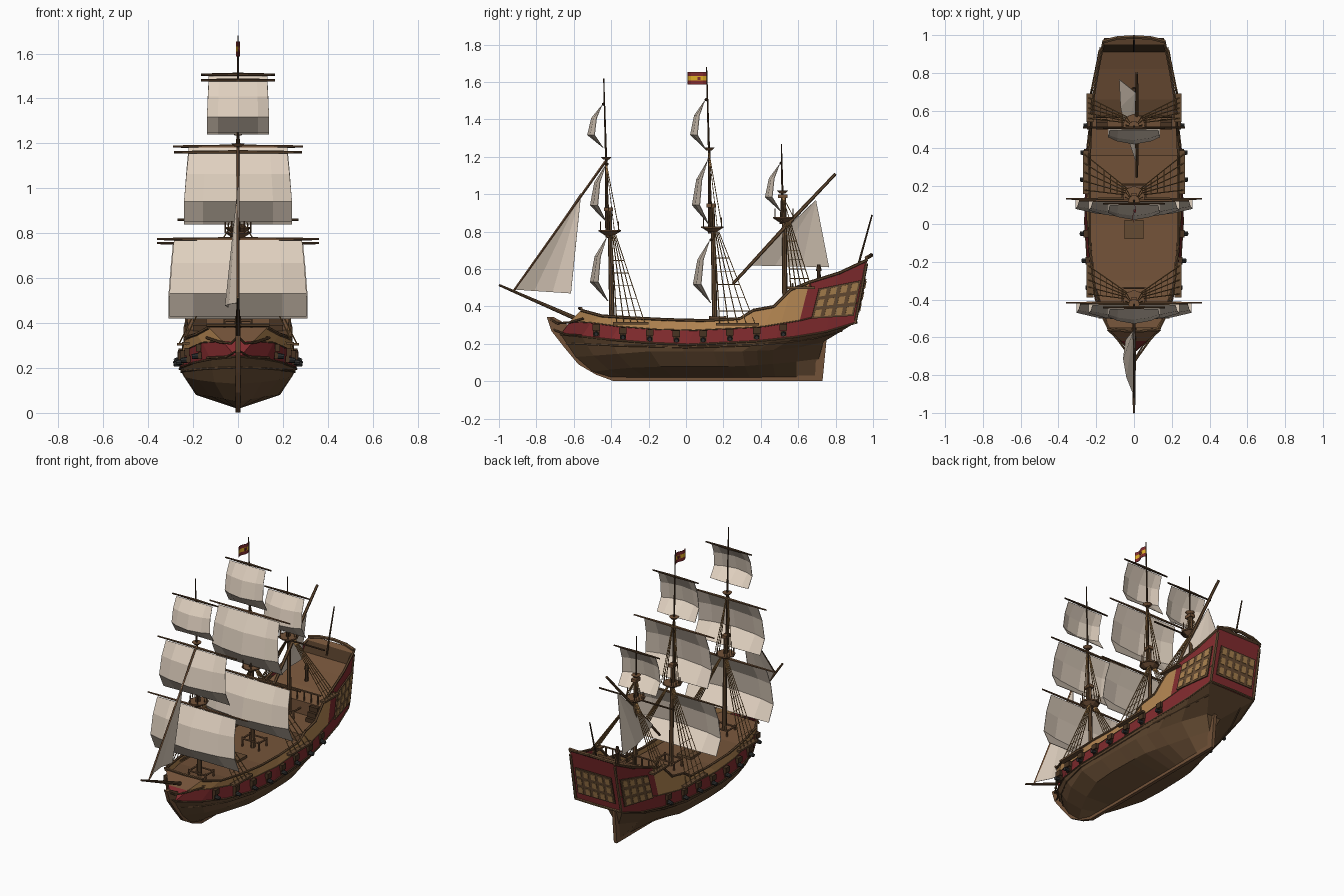
import bpy, bmesh, math
from mathutils import Vector as V, Matrix

if "Cube" in bpy.data.objects:
    bpy.data.objects.remove(bpy.data.objects["Cube"])


def material(name, *rgb):
    m = bpy.data.materials.new(name)
    m.use_nodes = True
    m.diffuse_color = (*rgb, 1)
    m.node_tree.nodes["Principled BSDF"].inputs["Base Color"].default_value = (*rgb, 1)
    return m


HULL = material("hull brown", .13, .07, .032)
DECK = material("deck brown", .17, .085, .04)
DARK = material("dark spar wood", .065, .034, .016)
RED = material("deep red", .22, .024, .027)
TAN = material("tan planking", .46, .24, .085)
PANE = material("window amber", .38, .21, .075)
SAIL = material("sail canvas", .74, .63, .52)
IRON = material("dark iron", .028, .03, .03)
YELLOW = material("flag yellow", .75, .42, .02)
ROPE = material("golden rope", .33, .175, .06)


def finish(name, bm, mats, thick=0):
    bmesh.ops.recalc_face_normals(bm, faces=bm.faces[:])
    me = bpy.data.meshes.new(name)
    bm.to_mesh(me)
    bm.free()
    ob = bpy.data.objects.new(name, me)
    bpy.context.collection.objects.link(ob)
    for m in mats:
        me.materials.append(m)
    if thick:
        mod = ob.modifiers.new("thickness", "SOLIDIFY")
        mod.thickness, mod.offset = thick, 0
    return ob


def mesh(name, verts, faces, mats, thick=0, index=None):
    bm = bmesh.new()
    vs = [bm.verts.new(v) for v in verts]
    for i, f in enumerate(faces):
        face = bm.faces.new([vs[k] for k in f])
        face.material_index = index(i) if index else 0
    return finish(name, bm, mats, thick)


def sheet(name, rows, mats, thick=0, index=None):
    n = len(rows[0])
    faces = [(r * n + c, r * n + c + 1, r * n + n + c + 1, r * n + n + c)
             for r in range(len(rows) - 1) for c in range(n - 1)]
    return mesh(name, [p for r in rows for p in r], faces, mats, thick, index)


def rods(name, parts, mat, seg=6):
    bm = bmesh.new()
    for a, b, r1, r2 in parts:
        a, b = V(a), V(b)
        d = b - a
        mtx = Matrix.Translation((a + b) / 2) @ d.to_track_quat("Z", "Y").to_matrix().to_4x4()
        bmesh.ops.create_cone(bm, cap_ends=True, segments=seg, radius1=r1, radius2=r2, depth=d.length, matrix=mtx)
    return finish(name, bm, [mat])


def path(pts, r):
    return [(a, b, r, r) for a, b in zip(pts, pts[1:])]


def boxes(name, parts, mat):
    bm = bmesh.new()
    for c, s in parts:
        bmesh.ops.create_cube(bm, size=1, matrix=Matrix.Translation(c) @ Matrix.Diagonal((*s, 1)))
    return finish(name, bm, [mat])


def flip(p, s):
    return (p[0] * s, p[1], p[2])


# Hull lines as (y, half width, z), bow to stern
KEEL = [(-.40, .008, .02), (.70, .008, .02)]
BILGE = [(-.50, .008, .05), (-.35, .10, .07), (-.1, .19, .08), (.3, .18, .08), (.55, .09, .1), (.71, .01, .12)]
TURN = [(-.59, .01, .13), (-.45, .15, .14), (-.2, .24, .16), (.3, .24, .16), (.55, .18, .17), (.735, .05, .21)]
WALE = [(-.67, .01, .25), (-.52, .16, .235), (-.3, .24, .21), (0, .26, .195), (.4, .25, .215), (.7, .21, .25), (.9, .17, .31)]
BAND = [(-.62, .07, .32), (-.52, .155, .315), (-.3, .225, .285), (0, .25, .27), (.4, .245, .29), (.7, .217, .34), (.92, .166, .42)]
RAIL = [(-.56, .13, .38), (-.45, .185, .35), (-.3, .215, .34), (-.1, .235, .33), (.1, .235, .325), (.29, .235, .335),
        (.36, .235, .38), (.47, .23, .4), (.56, .225, .49), (.66, .217, .53), (.82, .19, .58), (.97, .16, .65)]
LINES = [KEEL, BILGE, TURN, WALE, BAND, RAIL]
STEPS = [(p[0] - RAIL[0][0]) / (RAIL[-1][0] - RAIL[0][0]) for p in RAIL]


def at(line, y):
    y = min(max(y, line[0][0]), line[-1][0])
    for a, b in zip(line, line[1:]):
        if y <= b[0] + 1e-6:
            t = (y - a[0]) / (b[0] - a[0])
            return V((a[1] + (b[1] - a[1]) * t, y, a[2] + (b[2] - a[2]) * t))


def side_x(y, z):
    w, b, r = (at(k, y) for k in (WALE, BAND, RAIL))
    lo, hi = (w, b) if z < b.z else (b, r)
    return lo.x + (hi.x - lo.x) * min(1, (z - lo.z) / (hi.z - lo.z))


def stations(line):
    y0, y1 = line[0][0], line[-1][0]
    return [at(line, y0 + (y1 - y0) * u) for u in STEPS]


# Hull shell: planked bottom, red band, tan bulwark, red stern quarter
cols = len(STEPS)
pts = [stations(k) for k in LINES]
rings = [[flip(p, -1) for p in r] for r in reversed(pts)] + pts


def hull_colour(i):
    row, col = divmod(i, cols - 1)
    k = min(row, 10 - row)
    return 0 if k > 1 else 1 if k == 1 or col >= 9 else 2


sheet("hull", rings, [HULL, RED, TAN], index=hull_colour)
for name, c, top in (("bow_bulkhead", 0, DECK), ("transom", -1, RED)):
    ends = [[flip(r[c], -1), r[c]] for r in pts]
    sheet(name, ends, [HULL, RED, top], index=lambda i: max(0, i - 2))

# Decks, stepping up to the poop, with a sloped dark end and a stern cap
deck = [(-.55, .34), (-.3, .30), (0, .285), (.36, .30), (.36, .35), (.56, .37), (.56, .455), (.66, .5), (.82, .55),
        (.91, .585), (.95, .645), (.985, .66)]
sheet("decks", [[(s * (at(RAIL, y).x - .002), y, z) for s in (-1, 1)] for y, z in deck], [DECK, DARK], index=lambda i: int(i == 9))

# Keel, stem and rudder plank
stem = [(-.745, .345), (-.72, .27), (-.65, .18), (-.575, .09), (-.48, .035), (-.39, .002), (.73, .002), (.755, .26),
        (.70, .22), (.69, .03), (-.37, .03), (-.46, .07), (-.54, .13), (-.6, .2), (-.63, .3), (-.71, .345)]
mesh("keel_stem_rudder", [(0, y, z) for y, z in stem], [range(len(stem))], [DECK], .022)

# Rails, wales and beakhead
trim, rails = [], []
for s in (-1, 1):
    trim += path([flip(p, s) for p in pts[3]], .005) + path([flip(p, s) for p in pts[4]], .003)
    trim += path([flip(pts[2][i].lerp(pts[3][i], .6), s) for i in range(cols)], .005)
    rails += path([flip(p, s) for p in pts[5]], .008)
    rails += path([(0, -.735, .34), (s * .03, -.69, .31), (s * .08, -.62, .315), (s * .14, -.55, .335)], .006)
    rails += path([(0, -.72, .28), (s * .05, -.64, .25), (s * .14, -.56, .245)], .005)
    rails += path([(s * .165, .965, .66), (s * .09, .985, .67), (0, .99, .675)], .011)
    rails += path([(s * .165, .905, .32), (s * .16, .965, .63)], .009)
    rails += path([(s * .17, .905, .315), (0, .91, .315)], .008)
    rails += path([(s * .2, .57, .52), (0, .57, .52)], .006) + path([(s * .14, -.56, .39), (0, -.57, .39)], .008)
    rails += [((s * x, .57, .45), (s * x, .57, .52), .005, .005) for x in (.03, .08, .13, .18)]
rods("wales", trim, HULL)
rods("rails", rails, HULL)


# Gallery and stern windows: framed grids of panes
def window_grid(name, a, b, c, d, nx, nz, out):
    a, b, c, d = (V(p) + V(out) for p in (a, b, c, d))
    spot = lambda u, v: a.lerp(b, u).lerp(d.lerp(c, u), v)
    mesh(name + "_frame", [a, b, c, d], [(0, 1, 2, 3)], [HULL], .008)
    vs = [spot((i + .5 + p) / nx, (k + .5 + q) / nz) + V(out) * .5 for i in range(nx) for k in range(nz)
          for p, q in ((-.31, -.33), (.31, -.33), (.31, .33), (-.31, .33))]
    mesh(name + "_panes", vs, [range(k, k + 4) for k in range(0, len(vs), 4)], [PANE], .004)


corners = [(.67, .335), (.895, .35), (.935, .54), (.71, .495)]
for s, tag in ((1, "left"), (-1, "right")):
    quad = [flip((side_x(y, z), y, z), s) for y, z in corners]
    window_grid(tag + "_gallery", *quad, 4, 3, (s * .011, 0, 0))
window_grid("stern_window", (-.135, .911, .37), (.135, .911, .37), (.13, .95, .55), (-.13, .95, .55), 5, 3, (0, .011, -.002))

# Guns under raised port lids
lids, barrels = [], []
for i in range(8):
    y = -.48 + i * .143
    low, high = at(WALE, y).z, at(BAND, y).z
    z, lid = low * .68 + high * .32, low * .25 + high * .75
    x = side_x(y, z)
    for s in (-1, 1):
        lids += [((s * (x + .004), y, lid), (.022, .04, .034)), ((s * (x - .002), y, z), (.016, .034, .03))]
        barrels.append(((s * (x - .01), y, z), (s * (x + .033), y, z - .005), .015, .011))
boxes("gun_port_lids", lids, DARK)
rods("guns", barrels, IRON, 8)


# Square sails on yards, bellied forward most at the middle
def square_sail(name, y, top, low, w0, w1, yard, belly, wood):
    rows = []
    for t, f in ((0, 0), (.3, .72), (.7, 1), (1, -.1)):
        w = w0 + (w1 - w0) * min(1, t * 1.6)
        rows.append([(s * w, y - belly * f * (1 - .5 * s * s), top + (low - top) * t) for s in (-1, -.65, 0, .65, 1)])
    sheet(name + "_sail", rows, [SAIL], .003)
    rods(name + "_yard", [((0, y + .008, top + .006), (s * yard, y + .008, top + .006), .009, .005) for s in (-1, 1)], wood)


square_sail("fore_course", -.425, .768, .43, .285, .305, .36, .087, DECK)
square_sail("fore_topsail", -.43, 1.155, .85, .22, .24, .285, .082, HULL)
square_sail("fore_topgallant", -.45, 1.475, 1.25, .13, .138, .165, .077, DARK)
square_sail("main_course", .125, .75, .42, .29, .31, .36, .087, HULL)
square_sail("main_topsail", .115, 1.18, .84, .22, .24, .29, .082, DECK)
square_sail("main_topgallant", .10, 1.50, 1.24, .13, .138, .165, .077, DARK)
square_sail("mizzen_topsail", .50, 1.16, .91, .13, .138, .165, .077, DARK)
rods("crossjack_yard", [((-.27, .51, .86), (.27, .51, .86), .006, .006)], DARK)


# Masts with fighting tops, caps and shrouds
def mast(name, y, foot, top, cap, peak, lean, chan, chan_z, spread):
    ty = y - lean * .3
    hy = y - lean * .7
    rods(name + "_lower_mast", [((0, y, foot), (0, ty, top + .12), .015, .011)], HULL, 8)
    rods(name + "_topmast", [((0, ty - .014, top - .03), (0, hy, cap), .009, .007),
                             ((0, hy, cap - .04), (0, y - lean, peak), .006, .003)], DARK, 8)
    parts = [((0, ty, top - .02), (0, ty, top), .025, .055), ((0, ty, top), (0, ty, top + .008), .06, .06),
             ((0, hy, cap - .015), (0, hy, cap), .015, .03)]
    rods(name + "_top", parts, DECK, 8)
    ring = [(math.cos(a) * .056, ty + math.sin(a) * .056, top) for a in (k * math.pi / 3 for k in range(6))]
    rods(name + "_top_posts", [(p, V(p) + V((0, 0, .055)), .003, .003) for p in ring], DECK, 4)
    boxes(name + "_cap", [((0, ty - .006, top + .12), (.034, .05, .02))], DECK)
    lines, ledges = [], []
    for s in (-1, 1):
        x = side_x(chan + spread / 2, chan_z) + .012
        ledges.append(((s * x, chan + spread / 2, chan_z), (.035, spread + .04, .012)))
        head = [V((s * .02, ty + .01 + k * .006, top - .02)) for k in range(5)]
        feet = [V((s * (x + .01), chan + spread * k / 4, chan_z)) for k in range(5)]
        lines += [(a, b, .003, .003) for a, b in zip(head, feet)]
        lines += [(head[0].lerp(feet[0], t / 7), head[4].lerp(feet[4], t / 7), .002, .002) for t in range(2, 7)]
        lines += [((s * .045, ty + d, top + .01), (s * .006, hy, cap - .03), .0025, .0025) for d in (0, .025, .05)]
    rods(name + "_shrouds", lines, ROPE, 4)
    boxes(name + "_channels", ledges, HULL)


mast("fore", -.395, .29, .80, 1.20, 1.62, .045, -.37, .31, .15)
mast("main", .155, .27, .82, 1.25, 1.68, .045, .18, .305, .19)
mast("mizzen", .53, .34, .87, 1.02, 1.27, .02, .56, .50, .11)

# Bowsprit, stay, lateen yard, ensign staff
rods("bowsprit", [((0, -.45, .275), (0, -1, .515), .014, .006)], HULL, 8)
rods("fore_stay", [((0, -.42, 1.19), (0, -.92, .485), .007, .006)], DECK, 4)
rods("lateen_yard", [((.015, .25, .52), (.015, .53, .825), .008, .011), ((.015, .53, .825), (.015, .80, 1.11), .011, .008)], HULL)
rods("ensign_staff", [((0, .915, .60), (0, .995, .89), .006, .004)], DARK)


# Triangular sails with a slight belly to the right
def tri_sail(name, a, b, c, belly):
    a, b, c = V(a), V(b), V(c)
    rows = []
    for i in range(5):
        t = max(i / 4, .01)
        rows.append([a.lerp(b, t).lerp(a.lerp(c, t), k / 3) + V((-belly * math.sin(k / 3 * 2.4) * t, 0, 0)) for k in range(4)])
    sheet(name, rows, [SAIL], .003)


tri_sail("jib", (0, -.56, 1.01), (0, -.91, .49), (-.01, -.615, .47), .05)
tri_sail("lateen_sail", (.01, .695, .97), (.01, .33, .62), (-.05, .765, .61), .04)

# Striped flag with a small badge
for name, lo, hi, m in (("low", 1.587, 1.608, RED), ("mid", 1.608, 1.632, YELLOW), ("high", 1.632, 1.653, RED)):
    ys = [.108 - k * .0165 for k in range(7)]
    sheet("flag_" + name, [[(.008 * math.sin(k * 1.05), y, z) for k, y in enumerate(ys)] for z in (lo, hi)], [m], .003)
boxes("flag_badge", [((.004, .07, 1.62), (.012, .016, .016))], RED)

# Deck fittings
boxes("hatch", [((0, -.03, .29), (.10, .10, .025))], HULL)
boxes("poop_stairs", [((s * .17, .545 - k * .018, .43 - k * .03), (.06, .02, .04)) for s in (-1, 1) for k in range(3)], DARK)
fife = []
for y in (-.38, .17, .53):
    z = .34 if y < .5 else .41
    fife += path([(-.06, y - .04, z), (.06, y - .04, z), (.06, y + .04, z), (-.06, y + .04, z), (-.06, y - .04, z)], .006)
    fife += [((s * .06, y + d, z - .07), (s * .06, y + d, z + .01), .006, .006) for s in (-1, 1) for d in (-.04, .04)]
rods("mast_railings", fife, DECK)
rods("helm_post", [((0, .71, .51), (0, .71, .59), .012, .010), ((0, .71, .59), (0, .71, .625), .016, .008)], DARK, 8)
